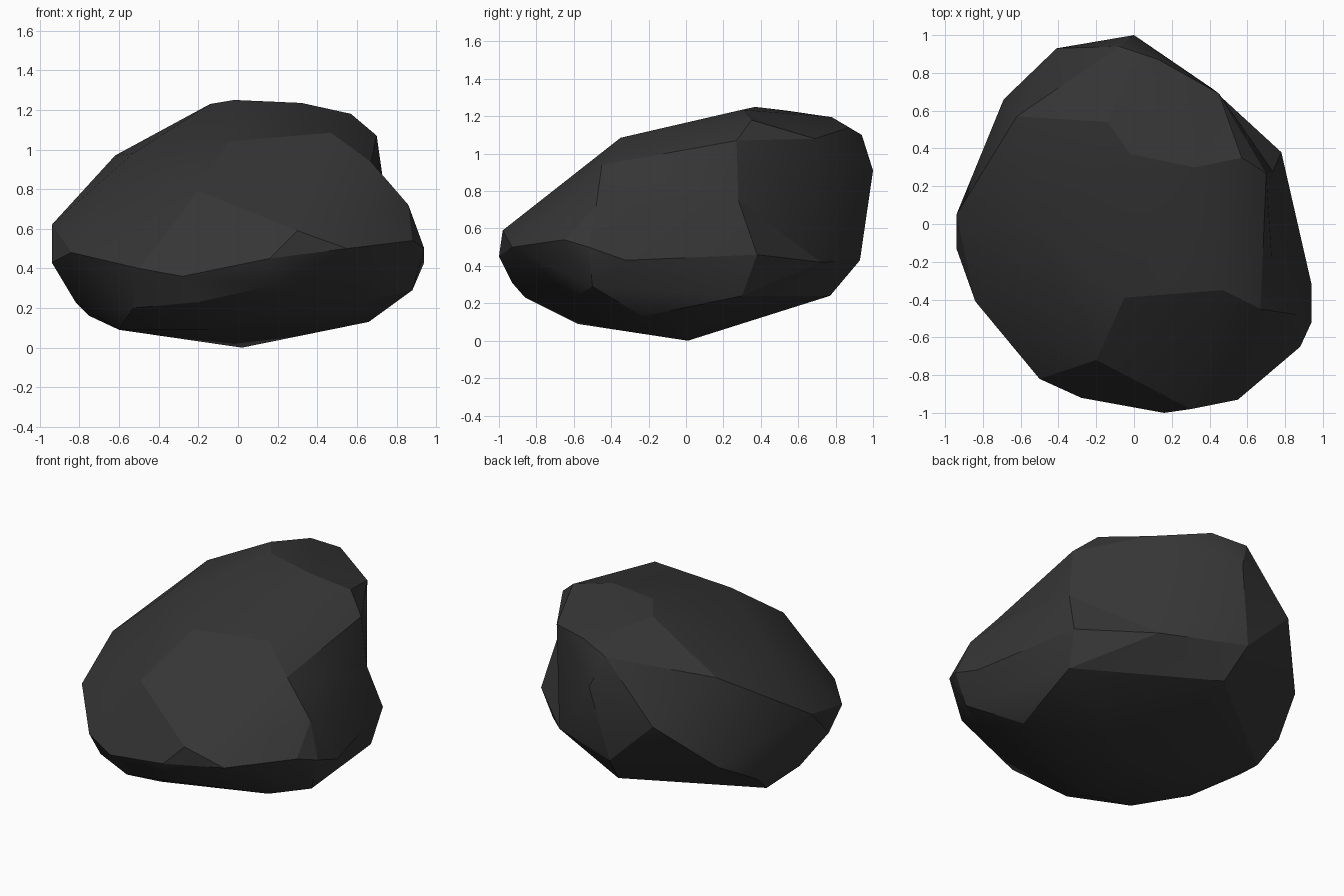
import bpy, bmesh, math
from mathutils import Vector

if "Cube" in bpy.data.objects:
    bpy.data.objects.remove(bpy.data.objects["Cube"])

# Key corners of the boulder
CORNERS = [
    # crown and upper slopes
    (-.14, .54, 1.23), (-.02, .37, 1.25), (.32, .30, 1.235), (.57, .35, 1.18),
    (.70, .27, 1.07), (.67, -.45, .94), (.47, -.35, 1.085), (-.05, -.39, 1.04),
    (-.53, 0, .98), (-.62, .57, .97), (-.02, .78, 1.195), (.13, .87, 1.14),
    (-.08, .94, 1.10), (.45, .69, 1.08), (.735, .28, .75), (.73, -.20, .86),
    (-.20, -.72, .79), (.71, -.70, .66), (.86, -.48, .72),
    # widest band
    (-.94, .05, .62), (-.94, -.13, .43), (-.84, -.41, .48), (-.50, -.82, .40),
    (-.28, -.92, .36), (.16, -1.0, .45), (.30, -.98, .59), (.55, -.93, .50),
    (.88, -.65, .54), (.94, -.52, .50), (.94, -.32, .43), (.78, .38, .46),
    (.41, .72, .42), (0, 1.0, .91), (-.41, .93, .73), (-.69, .66, .44),
    (-.10, .93, .43),
    # underside
    (.88, -.50, .29), (.66, -.23, .13), (.75, .30, .24), (.02, .01, 0),
    (.64, -.60, .23), (-.15, -.58, .09), (.16, -.93, .31), (-.20, -.86, .23),
    (-.53, -.66, .20), (-.60, -.20, .09), (-.82, 0, .23), (-.75, .24, .16),
    (-.79, .39, .285), (-.05, .77, .24),
]
CENTRE = Vector((0, 0, .6))
RADII = Vector((.94, 1, .62))


def inflate(p):
    """Push a corner towards an ellipsoid so the hull also joins hollow corners."""
    q = Vector(p) - CENTRE
    q = Vector((q.x / RADII.x, q.y / RADII.y, q.z / RADII.z))
    return q / q.length ** .72


# Wrap the inflated corners, then settle each one back to its true place
bm = bmesh.new()
verts = [bm.verts.new(inflate(p)) for p in CORNERS]
bmesh.ops.convex_hull(bm, input=verts)
for v, p in zip(verts, CORNERS):
    if v.is_valid:
        v.co = p
bmesh.ops.delete(bm, geom=[v for v in bm.verts if not v.link_faces], context='VERTS')
bmesh.ops.recalc_face_normals(bm, faces=bm.faces[:])

mesh = bpy.data.meshes.new("boulder")
bm.to_mesh(mesh)
bm.free()

# One dark stone colour
stone = bpy.data.materials.new("dark stone")
stone.diffuse_color = (.036, .036, .036, 1)
stone.use_nodes = True
stone.node_tree.nodes["Principled BSDF"].inputs["Base Color"].default_value = stone.diffuse_color
mesh.materials.append(stone)

boulder = bpy.data.objects.new("boulder", mesh)
bpy.context.collection.objects.link(boulder)
bpy.context.view_layer.objects.active = boulder
boulder.select_set(True)
bpy.ops.object.shade_smooth_by_angle(angle=math.radians(22))
